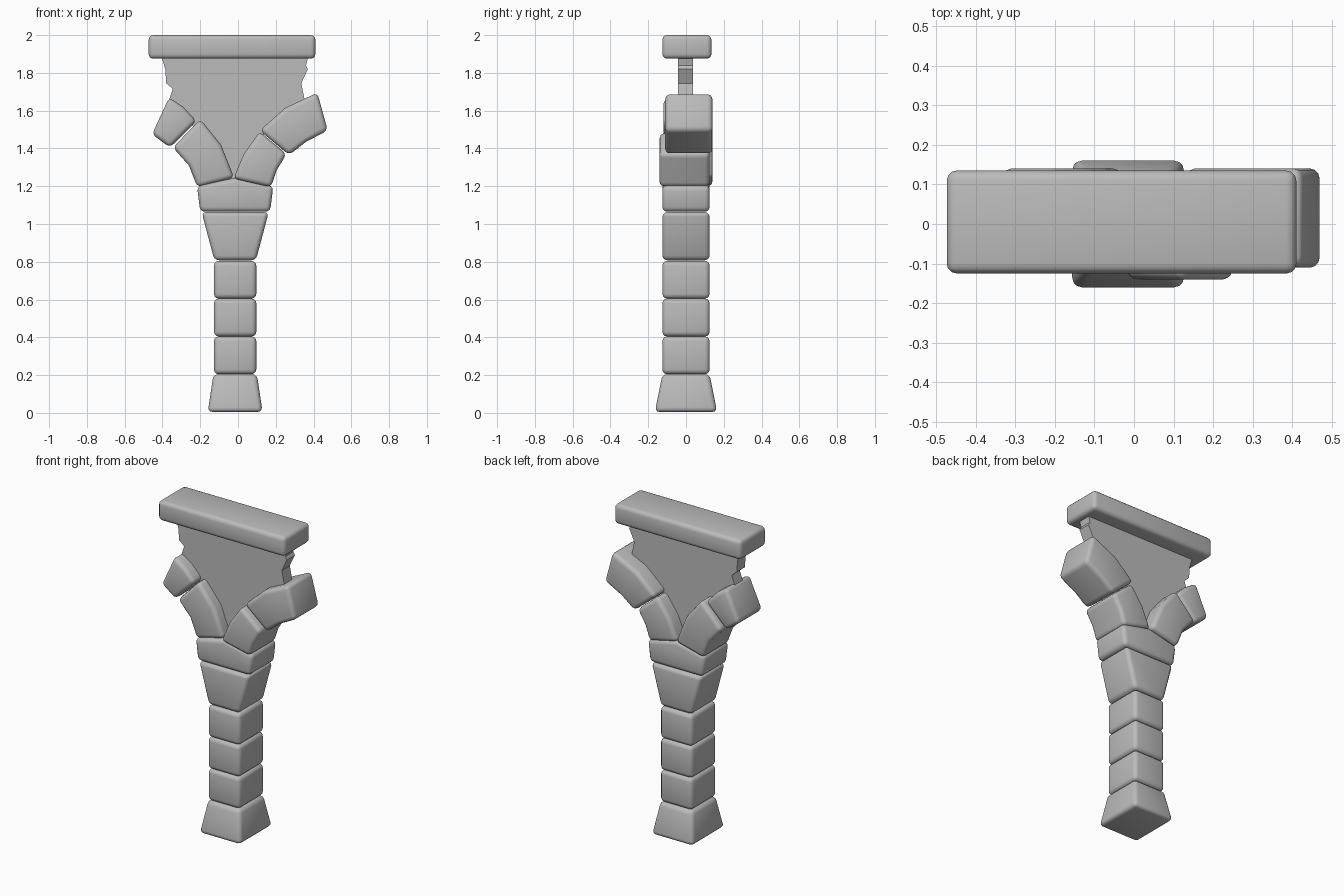
import bpy
import bmesh

old = bpy.data.objects.get("Cube")
if old:
    bpy.data.objects.remove(old, do_unlink=True)

stone = bpy.data.materials.new("grey stone")
stone.use_nodes = True
GREY = (0.5, 0.5, 0.5, 1)
stone.diffuse_color = GREY
stone.node_tree.nodes["Principled BSDF"].inputs["Base Color"].default_value = GREY


def block(name, outline, back=0.125, front=-0.125, bevel=0.025, foot=0.0):
    """Extrude an x-z outline along y; foot widens the lowest edge in y."""
    bm = bmesh.new()
    face = bm.faces.new([bm.verts.new((x, front, z)) for x, z in outline])
    ext = bmesh.ops.extrude_face_region(bm, geom=[face])
    for v in ext["geom"]:
        if isinstance(v, bmesh.types.BMVert):
            v.co.y = back
    low = min(z for _, z in outline)
    for v in bm.verts:
        if foot and v.co.z < low + 0.01:
            v.co.y += foot if v.co.y > 0 else -foot
    bmesh.ops.recalc_face_normals(bm, faces=bm.faces)
    mesh = bpy.data.meshes.new(name)
    bm.to_mesh(mesh)
    bm.free()
    mesh.materials.append(stone)
    obj = bpy.data.objects.new(name, mesh)
    bpy.context.collection.objects.link(obj)
    if bevel:
        mod = obj.modifiers.new("rounded edges", "BEVEL")
        mod.width = bevel
        mod.segments = 3
        mod.limit_method = "ANGLE"
        mod.angle_limit = 0.7
        mesh.shade_smooth()
    return obj


def tapered(x0, x1, z0, u0, u1, z1):
    return [(x0, z0), (x1, z0), (u1, z1), (u0, z1)]


# Pillar
block("base", tapered(-0.16, 0.13, 0.005, -0.13, 0.1, 0.205), foot=0.04)
for i in range(3):
    z = 0.205 + 0.2 * i
    block(f"column_block_{i + 1}", tapered(-0.127, 0.097, z, -0.127, 0.097, z + 0.2))
block("capital", tapered(-0.125, 0.095, 0.808, -0.193, 0.163, 1.063))

# Springer stone with a shallow peak
block("springer", [(-0.2, 1.065), (0.17, 1.065), (0.187, 1.2),
                   (-0.015, 1.245), (-0.217, 1.2)])

# Broken arch stones, each shifted a little in depth
block("right_lower_voussoir", [(-0.215, 1.195), (-0.02, 1.245), (-0.09, 1.42),
                               (-0.2, 1.555), (-0.345, 1.405), (-0.26, 1.31)],
      back=0.14, front=-0.115)
block("right_upper_voussoir", [(-0.365, 1.67), (-0.455, 1.475), (-0.36, 1.405),
                               (-0.22, 1.545), (-0.29, 1.62)],
      back=0.125, front=-0.12)
block("left_lower_voussoir", [(-0.025, 1.24), (0.175, 1.195), (0.205, 1.285),
                              (0.257, 1.37), (0.115, 1.49), (0.03, 1.37)],
      back=0.125, front=-0.14)
block("left_upper_voussoir", [(0.115, 1.495), (0.27, 1.365), (0.36, 1.435),
                              (0.475, 1.495), (0.42, 1.695), (0.25, 1.615)],
      back=0.14, front=-0.11)

# Thin wall between the arches, with broken sides
block("spandrel_wall", [(-0.41, 1.9), (-0.385, 1.82), (-0.38, 1.745), (-0.345, 1.715),
                        (-0.37, 1.64), (-0.22, 1.5), (-0.11, 1.38), (-0.02, 1.21),
                        (0.06, 1.38), (0.16, 1.5), (0.36, 1.62), (0.335, 1.745),
                        (0.37, 1.82), (0.36, 1.84), (0.375, 1.9)],
      back=0.037, front=-0.043, bevel=0)

# Top slab
block("lintel", tapered(-0.473, 0.41, 1.875, -0.473, 0.41, 2.0), back=0.135)
